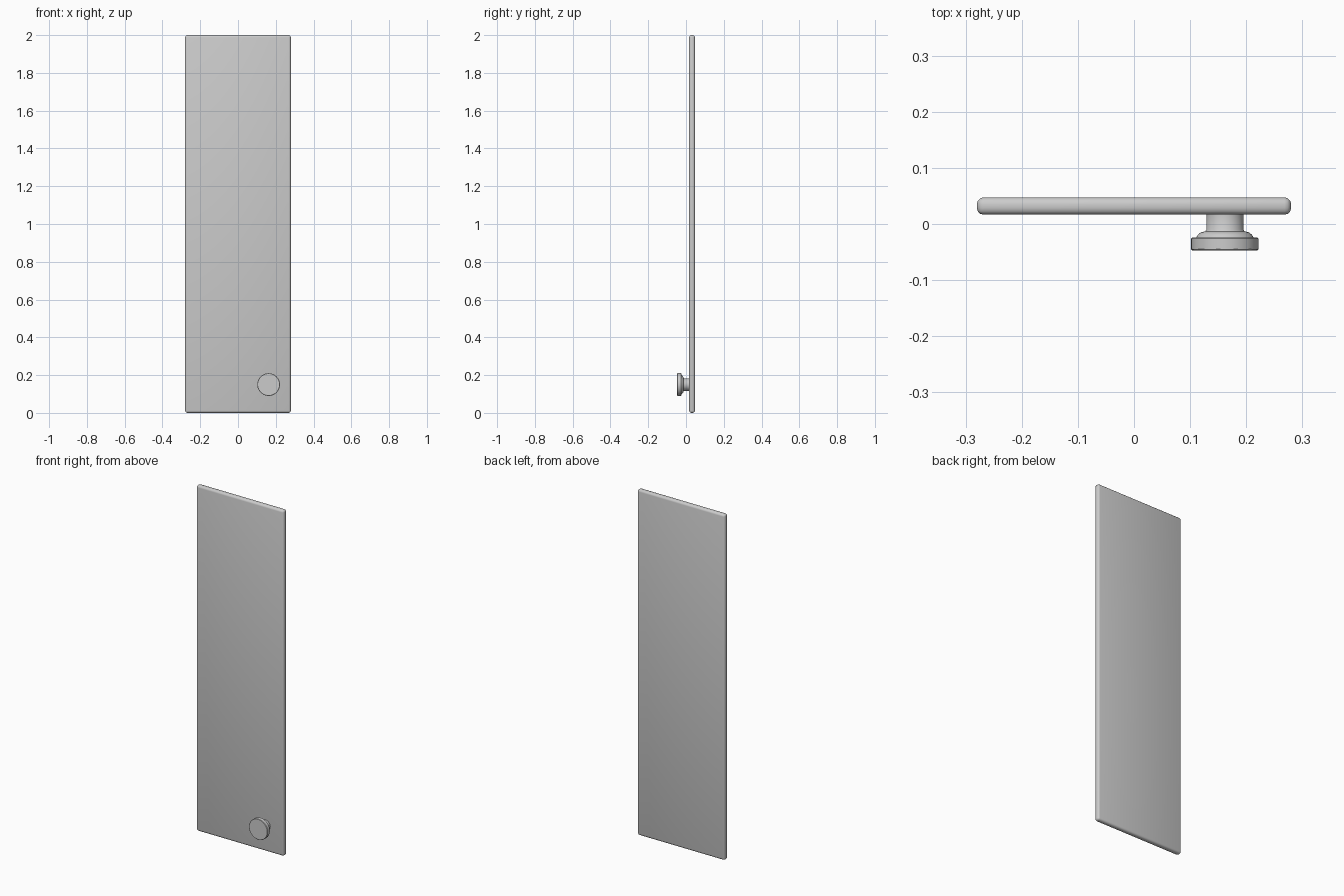
import bpy, bmesh, math
from mathutils import Matrix

if "Cube" in bpy.data.objects:
    bpy.data.objects.remove(bpy.data.objects["Cube"])


def make_object(name, bm):
    bmesh.ops.recalc_face_normals(bm, faces=bm.faces)
    mesh = bpy.data.meshes.new(name)
    bm.to_mesh(mesh)
    bm.free()
    obj = bpy.data.objects.new(name, mesh)
    bpy.context.collection.objects.link(obj)
    bpy.ops.object.select_all(action='DESELECT')
    obj.select_set(True)
    bpy.context.view_layer.objects.active = obj
    bpy.ops.object.shade_smooth_by_angle(angle=math.radians(35))
    return obj


# Tall door panel with rounded edges
bm = bmesh.new()
bmesh.ops.create_cube(bm, size=1, matrix=Matrix.Translation((0, 0.032, 1))
                      @ Matrix.Diagonal((0.56, 0.031, 2.0, 1)))
bmesh.ops.bevel(bm, geom=bm.edges[:], offset=0.012, segments=3,
                profile=0.5, affect='EDGES')
make_object("door_panel", bm)

# Round knob: (radius, y) profile from panel to front, spun about y
profile = [(0, 0.018), (0.033, 0.018), (0.033, -0.010), (0.035, -0.013),
           (0.043, -0.015), (0.048, -0.019), (0.051, -0.024),
           (0.058, -0.024), (0.060, -0.026), (0.060, -0.045),
           (0.058, -0.047), (0, -0.047)]
cx, cz = 0.162, 0.15
bm = bmesh.new()
verts = [bm.verts.new((cx + r, y, cz)) for r, y in profile]
edges = [bm.edges.new(pair) for pair in zip(verts, verts[1:])]
bmesh.ops.spin(bm, geom=verts + edges, cent=(cx, 0, cz), axis=(0, 1, 0),
               angle=math.tau, steps=48, use_duplicate=False)
bmesh.ops.remove_doubles(bm, verts=bm.verts, dist=0.0001)
make_object("door_knob", bm)
